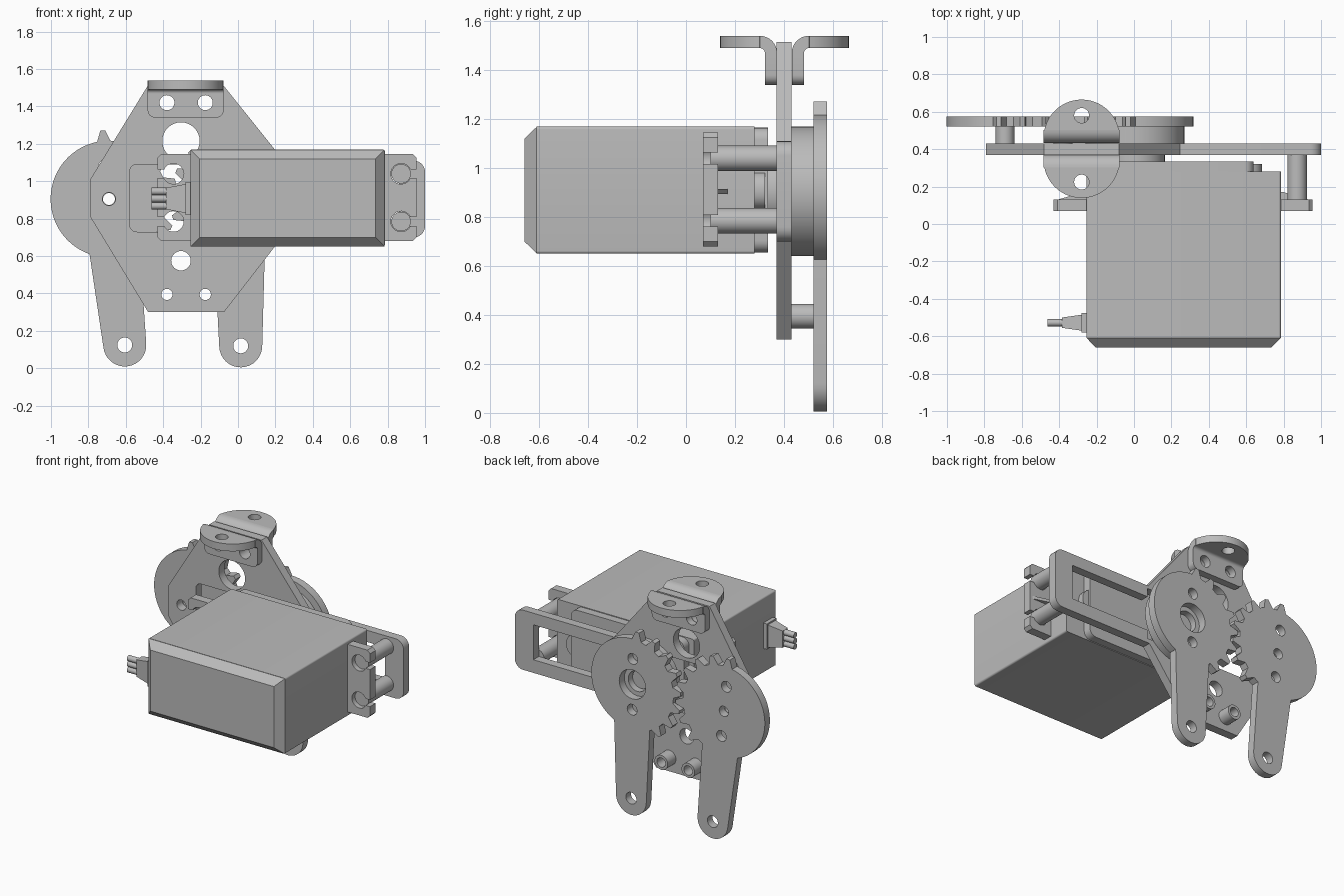
import bpy, bmesh
from math import cos, sin, pi, radians
from mathutils import Matrix, Vector

if "Cube" in bpy.data.objects:
    bpy.data.objects.remove(bpy.data.objects["Cube"], do_unlink=True)

grey = bpy.data.materials.new("plain grey")
grey.use_nodes = True
grey.diffuse_color = (0.5, 0.5, 0.5, 1)
grey.node_tree.nodes["Principled BSDF"].inputs["Base Color"].default_value = (0.5, 0.5, 0.5, 1)

# Extrusion frames: the 2D profile lies in the other two axes
FRAMES = {
    "x": Matrix(((0, 0, 1), (1, 0, 0), (0, 1, 0))),
    "y": Matrix(((1, 0, 0), (0, 0, -1), (0, 1, 0))),
    "z": Matrix.Identity(3),
}


def finish(name, mesh):
    mesh.materials.clear()
    mesh.materials.append(grey)
    for p in mesh.polygons:
        p.use_smooth = True
        p.material_index = 0
    mesh.set_sharp_from_angle(angle=radians(30))
    obj = bpy.data.objects.new(name, mesh)
    bpy.context.scene.collection.objects.link(obj)
    return obj


def arc(cx, cy, r, a0, a1, n=16):
    return [(cx + r * cos(radians(a0 + (a1 - a0) * i / n)),
             cy + r * sin(radians(a0 + (a1 - a0) * i / n))) for i in range(n + 1)]


def circle(cx, cy, r, n=32):
    return arc(cx, cy, r, 0, 360, n)[:-1]


def rounded(x0, x1, y0, y1, r):
    return (arc(x1 - r, y1 - r, r, 0, 90, 6) + arc(x0 + r, y1 - r, r, 90, 180, 6)
            + arc(x0 + r, y0 + r, r, 180, 270, 6) + arc(x1 - r, y0 + r, r, 270, 360, 6))


def prism(name, loops, lo, hi, axis="y"):
    """Extrude an outline with holes between lo and hi along an axis."""
    curve = bpy.data.curves.new(name, "CURVE")
    curve.dimensions, curve.fill_mode = "2D", "BOTH"
    curve.extrude = (hi - lo) / 2
    for loop in loops:
        spline = curve.splines.new("POLY")
        spline.points.add(len(loop) - 1)
        for point, (a, b) in zip(spline.points, loop):
            point.co = (a, b, 0, 1)
        spline.use_cyclic_u = True
    temp = bpy.data.objects.new(name + "_curve", curve)
    mesh = bpy.data.meshes.new_from_object(temp)
    bpy.data.objects.remove(temp)
    bpy.data.curves.remove(curve)
    shift = Vector([(lo + hi) / 2 if a == axis else 0 for a in "xyz"])
    mesh.transform(Matrix.Translation(shift) @ FRAMES[axis].to_4x4())
    bm = bmesh.new()
    bm.from_mesh(mesh)
    bmesh.ops.remove_doubles(bm, verts=bm.verts, dist=1e-5)
    bmesh.ops.recalc_face_normals(bm, faces=bm.faces)
    bm.to_mesh(mesh)
    bm.free()
    mesh.name = name
    return finish(name, mesh)


def loft(name, ends):
    """Box whose opposite end faces may differ; each end is four corners."""
    bm = bmesh.new()
    a, b = [[bm.verts.new(c) for c in end] for end in ends]
    bm.faces.new(a)
    bm.faces.new(b)
    for i in range(4):
        j = (i + 1) % 4
        bm.faces.new((a[i], a[j], b[j], b[i]))
    bmesh.ops.recalc_face_normals(bm, faces=bm.faces)
    mesh = bpy.data.meshes.new(name)
    bm.to_mesh(mesh)
    bm.free()
    return finish(name, mesh)


AXIS_Z = 0.905          # height of the gear axes
GEAR_X, DRIVE_X = -0.69, 0.005
POST_Z = (0.785, 1.04)  # servo post heights

# Base plate: six-sided body with an arm to the left
plate = [(-0.48, 1.515), (-0.79, 1.01), (-0.79, 0.81), (-0.48, 0.3), (-0.075, 0.3), (0.235, 0.7)]
plate += arc(0.94, 0.76, 0.06, 270, 360, 6) + arc(0.94, 1.05, 0.06, 0, 90, 6)
plate += [(0.245, 1.11), (-0.08, 1.515)]
window = [(0.86, 0.79), (0.86, 1.03), (0.25, 1.03), (0.25, 1.09)]
window += arc(-0.54, 1.05, 0.04, 90, 180, 6) + arc(-0.54, 0.77, 0.04, 180, 270, 6)
window += [(0.25, 0.73), (0.25, 0.79)]
PAIR_X = (-0.38, -0.175)
holes = [circle(-0.305, 1.215, 0.1), circle(-0.305, 0.575, 0.052), circle(GEAR_X, AXIS_Z, 0.035)]
holes += [circle(x, z, r) for x in PAIR_X for z, r in ((0.395, 0.03), (1.42, 0.04))]
prism("base_plate", [plate, window] + holes, 0.37, 0.43)

# Hollow spacers behind the plate
for name, x, z in (("gear_spacer", GEAR_X, AXIS_Z),
                   ("lower_spacer_right", PAIR_X[0], 0.395), ("lower_spacer_left", PAIR_X[1], 0.395)):
    prism(name, [circle(x, z, 0.05), circle(x, z, 0.032)], 0.43, 0.52)


# Toothed disc with a leg; teeth face the other gear
def gear(name, cx, tilt, side, first, bore):
    out = arc(0, -0.785, 0.115, 180, 360, 16) + [(0.135, -0.28)]
    for k in range(7, -1, -1):
        a = first - 20 * k
        for da, r in ((-6.5, 0.312), (-4.5, 0.335), (-2, 0.368), (2, 0.368), (4.5, 0.335), (6.5, 0.312)):
            out.append((r * cos(radians(a + da)), r * sin(radians(a + da))))
    out += arc(0, 0, 0.312, first + 10, 244, 40) + [(-0.135, -0.28)]
    loops = [out, circle(0, -0.785, 0.04), circle(0, 0, bore)]
    loops += [circle(0, h, 0.037) for h in (-0.175, 0.175)]
    c, s = cos(radians(tilt)), sin(radians(tilt))
    placed = [[(cx + c * side * x - s * z, AXIS_Z + s * side * x + c * z) for x, z in loop]
              for loop in loops]
    prism(name, placed, 0.52, 0.575)


gear("idler_gear_leg", GEAR_X, 6.2, 1, 89, 0.035)
gear("drive_gear_leg", DRIVE_X, 0.7, -1, 85, 0.1)

# Servo horn and output shaft
prism("servo_horn", [circle(DRIVE_X, AXIS_Z, 0.265, 48), circle(DRIVE_X, AXIS_Z, 0.07)], 0.43, 0.52)
prism("shaft_collar", [circle(DRIVE_X, AXIS_Z, 0.16)], 0.33, 0.43)
prism("output_shaft", [circle(DRIVE_X, AXIS_Z, 0.065)], 0.43, 0.48)

# Servo case with chamfered end
X0, X1, Z0, Z1, CH = -0.255, 0.785, 0.65, 1.17, 0.05


def rect(y, inset):
    return [(X0 + inset, y, Z0 + inset), (X1 - inset, y, Z0 + inset),
            (X1 - inset, y, Z1 - inset), (X0 + inset, y, Z1 - inset)]


prism("servo_case", [rounded(X0, X1, Z0, Z1, 0.012)], -0.61, 0.28)
loft("servo_case_end", (rect(-0.61, 0.002), rect(-0.66, CH)))
prism("servo_gear_cover", [rounded(-0.22, 0.64, 0.655, 1.165, 0.05)], 0.28, 0.335)
prism("servo_cover_tab", [rounded(0.5, 0.685, 0.83, 0.985, 0.07)], 0.28, 0.322)


# Servo mounting ears with open screw slots
def ear(name, inner, outer, slot_x):
    d = 1 if outer > inner else -1
    out = [(inner, 0.68), (outer - d * 0.02, 0.68), (outer, 0.7)]
    for z in POST_Z:
        rim = arc(0, 0, 0.055, -25, -335, 20)
        out += [(outer, z - 0.023)] + [(slot_x + d * x, z + y) for x, y in rim] + [(outer, z + 0.023)]
    out += [(outer, 1.125), (outer - d * 0.02, 1.145), (inner, 1.145)]
    prism(name, [out], 0.07, 0.13)
    rib = [(inner, 0.13), (inner, 0.17), (inner + d * 0.03, 0.17), (outer - d * 0.02, 0.13)]
    prism(name + "_rib", [rib], -0.915, -0.895, "z").data.transform(Matrix.Translation((0, 0, 1.81)))


ear("servo_ear_left", 0.77, 0.955, 0.872)
ear("servo_ear_right", -0.24, -0.43, -0.345)

# Posts tying the servo ear to the plate arm
for name, z in zip(("lower_post", "upper_post"), POST_Z):
    prism(name, [circle(0.872, z, 0.052)], 0.1, 0.37)

# Cable strain relief and wires
def slab(x, y0, y1, z0, z1):
    return [(x, y0, z0), (x, y1, z0), (x, y1, z1), (x, y0, z1)]


loft("cable_collar", (slab(-0.25, -0.58, -0.475, 0.82, 0.995), slab(-0.282, -0.58, -0.475, 0.82, 0.995)))
loft("cable_boot", (slab(-0.28, -0.57, -0.485, 0.83, 0.985), slab(-0.385, -0.555, -0.5, 0.85, 0.965)))
for i in range(3):
    prism("cable_wire_%d" % (i + 1), [circle(-0.528, 0.868 + 0.039 * i, 0.0195, 16)], -0.462, -0.38, "x")

# Pair of bent top brackets, one on each side of the plate
BX, BW = -0.28, 0.203
for name, s in (("front_bracket", -1), ("rear_bracket", 1)):
    def away(y):
        return 0.402 + s * y

    tab = [(BX + x, away(y)) for x, y in [(BW, 0.1)] + arc(0, 0.06, BW, 12, 168, 32) + [(-BW, 0.1)]]
    hole = circle(BX, away(0.178), 0.04)
    prism(name + "_tab", [tab, hole], 1.49, 1.54, "z")
    bend = arc(0.1, 1.47, 0.07, 90, 180, 8) + arc(0.1, 1.47, 0.02, 180, 90, 8)
    prism(name + "_bend", [[(away(y), z) for y, z in bend]], BX - BW, BX + BW, "x")
    face = [(BX - BW, 1.47)] + arc(BX - BW + 0.04, 1.38, 0.04, 180, 270, 6)
    face += arc(BX + BW - 0.04, 1.38, 0.04, 270, 360, 6) + [(BX + BW, 1.47)]
    y0, y1 = sorted((away(0.03), away(0.08)))
    prism(name + "_flange", [face] + [circle(x, 1.42, 0.04) for x in PAIR_X], y0, y1)
